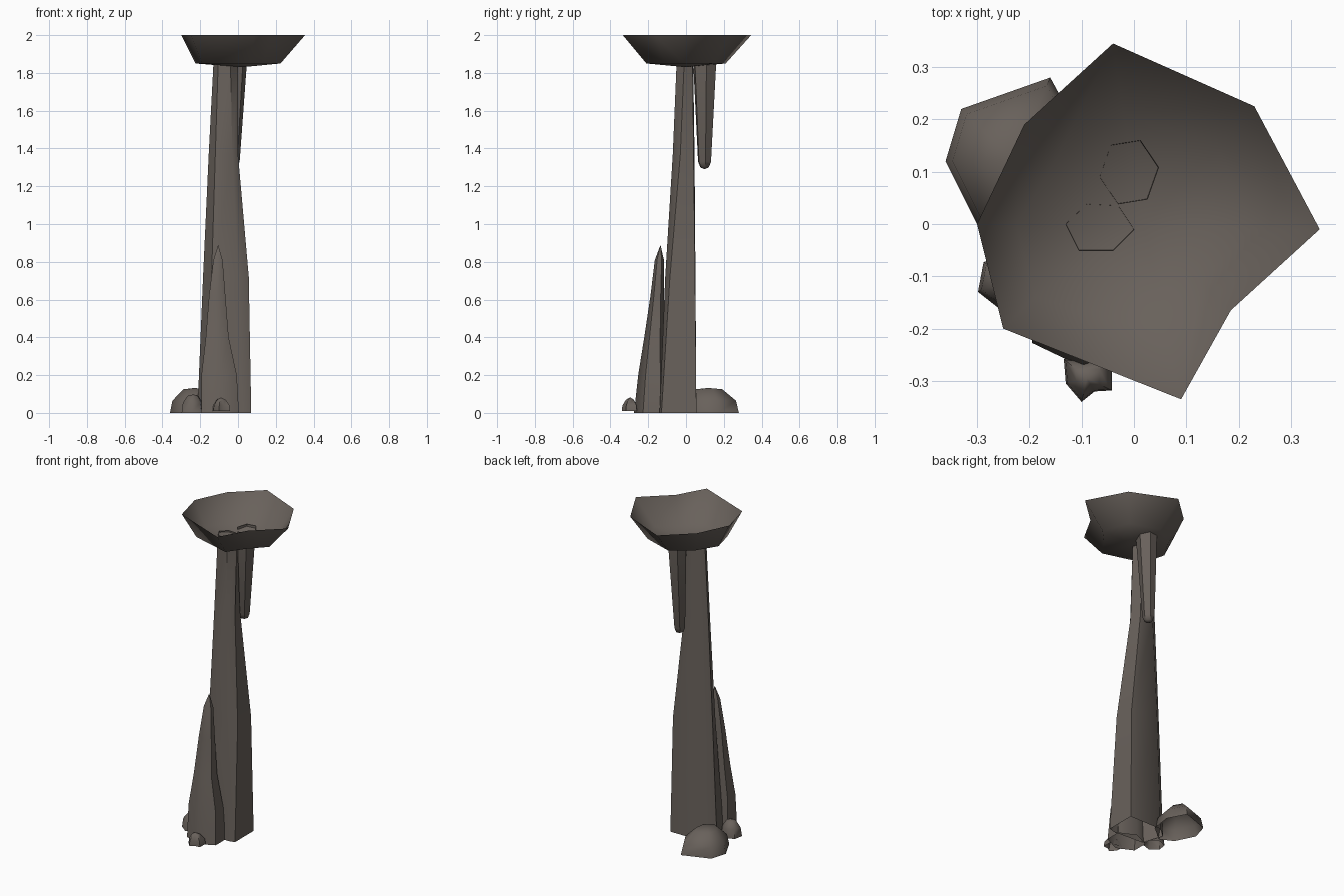
import bpy, bmesh, math
from mathutils import Vector

cube = bpy.data.objects.get("Cube")
if cube:
    bpy.data.objects.remove(cube, do_unlink=True)

stone = bpy.data.materials.new("dark_brown_stone")
stone.use_nodes = True
colour = (0.14, 0.12, 0.105, 1)
stone.diffuse_color = colour
bsdf = stone.node_tree.nodes["Principled BSDF"]
bsdf.inputs["Base Color"].default_value = colour
bsdf.inputs["Roughness"].default_value = 0.9


def oval(cx, cy, rx, ry, sides=6, turn=0):
    """Polygon ring around a centre."""
    steps = [math.radians(turn) + math.tau * i / sides for i in range(sides)]
    return [(cx + rx * math.cos(a), cy + ry * math.sin(a)) for a in steps]


def shrink(points, factor, centre):
    c = Vector(centre)
    return [tuple(c + (Vector(p) - c) * factor) for p in points]


def loft(name, rings, tip=None, angle=50):
    """Open shell through (z, points) rings, optionally closed to a tip."""
    bm = bmesh.new()
    loops = [[bm.verts.new((x, y, z)) for x, y in pts] for z, pts in rings]
    n = len(loops[0])
    for low, high in zip(loops, loops[1:]):
        for i in range(n):
            j = (i + 1) % n
            bm.faces.new((low[i], low[j], high[j], high[i]))
    if tip:
        top = bm.verts.new(tip)
        for i in range(n):
            bm.faces.new((loops[-1][i], loops[-1][(i + 1) % n], top))
    # wind the shell outward whichever way it was lofted
    if rings[0][0] > rings[-1][0]:
        bmesh.ops.reverse_faces(bm, faces=bm.faces)
    mesh = bpy.data.meshes.new(name)
    bm.to_mesh(mesh)
    bm.free()
    mesh.materials.append(stone)
    obj = bpy.data.objects.new(name, mesh)
    bpy.context.collection.objects.link(obj)
    bpy.ops.object.select_all(action="DESELECT")
    obj.select_set(True)
    bpy.context.view_layer.objects.active = obj
    bpy.ops.object.shade_smooth_by_angle(angle=math.radians(angle))
    return obj


# Open, irregular ceiling bowl
rim = [(-.3, 0), (-.25, -.2), (.09, -.335), (.185, -.165),
       (.355, -.01), (.23, .225), (-.04, .345), (-.21, .19)]
floor = [(-.225, 0), (-.19, -.14), (.06, -.21), (.13, -.11),
         (.225, -.01), (.16, .15), (-.02, .21), (-.15, .12)]
loft("ceiling_bowl", [(2, rim), (1.85, floor)], tip=(.02, 0, 1.83), angle=70)

# Tall six-sided column, wider at the foot
loft("column", [
    (0, [(-.215, 0), (-.17, -.13), (.03, -.14), (.07, -.13), (.07, .055), (-.15, .055)]),
    (.72, [(-.185, 0), (-.14, -.09), (0, -.11), (.057, -.085), (.057, .048), (-.13, .05)]),
    (1.37, [(-.155, 0), (-.12, -.065), (-.03, -.07), (0, -.03), (-.015, .04), (-.1, .045)]),
    (1.85, [(-.13, 0), (-.105, -.05), (-.04, -.05), (0, -.01), (-.03, .035), (-.09, .038)]),
])

# Hanging stalactite with a blunt end
loft("stalactite", [
    (1.86, oval(-.009, .099, .057, .066, turn=8)),
    (1.33, oval(-.025, .098, .034, .037, turn=8)),
    (1.30, oval(-.025, .098, .022, .024, turn=8)),
], tip=(-.025, .098, 1.29))

# Pointed stalagmite against the front of the column
loft("front_stalagmite", [
    (0, oval(-.095, -.18, .115, .095, turn=30)),
    (.2, oval(-.1, -.175, .108, .078, turn=30)),
    (.4, oval(-.11, -.165, .07, .056, turn=30)),
    (.62, oval(-.11, -.152, .05, .036, turn=30)),
    (.81, oval(-.106, -.141, .028, .024, turn=30)),
], tip=(-.105, -.135, .89))

# Rounded boulders around the foot
boulder = [(-.36, .12), (-.3, 0), (-.22, -.04), (-.12, .04),
           (-.1, .17), (-.16, .28), (-.33, .22)]
middle = (-.23, .12)
loft("large_boulder", [
    (0, boulder),
    (.065, shrink(boulder, .9, middle)),
    (.125, shrink(boulder, .45, middle)),
], tip=(-.23, .12, .132), angle=60)

loft("side_boulder", [
    (0, oval(-.24, -.11, .062, .058, turn=20)),
    (.055, oval(-.24, -.108, .055, .05, turn=20)),
    (.09, oval(-.238, -.11, .03, .026, turn=20)),
], tip=(-.236, -.11, .098), angle=60)

pebble = [(-.134, -.258), (-.13, -.305), (-.1, -.34),
          (-.075, -.32), (-.042, -.318), (-.042, -.26)]
loft("front_pebble", [
    (.01, pebble),
    (.04, shrink(pebble, .92, (-.09, -.295))),
    (.07, shrink(pebble, .5, (-.09, -.295))),
], tip=(-.09, -.295, .082), angle=60)
